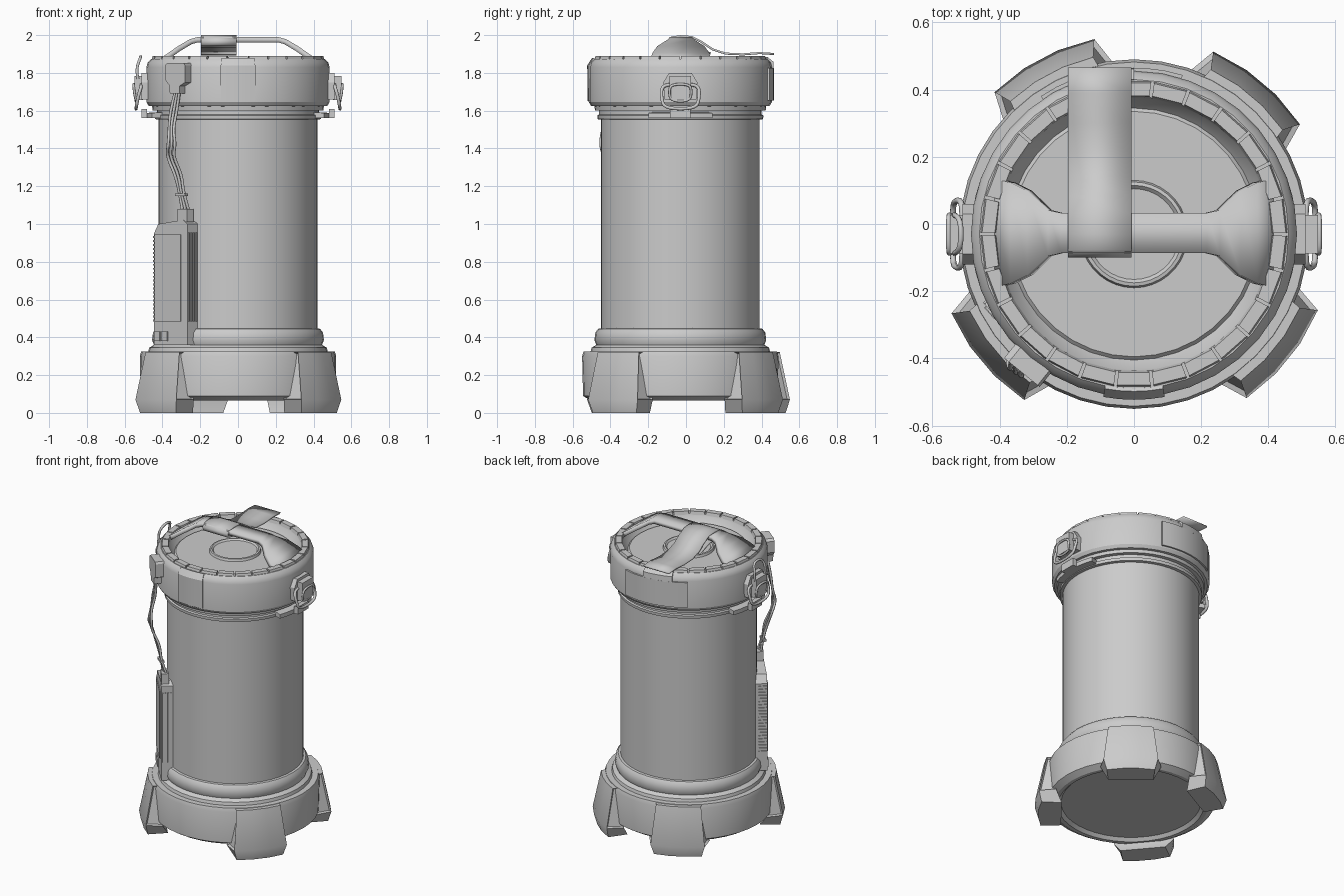
import bpy, bmesh
from math import sin, cos, radians, pi
from mathutils import Vector, Matrix

if "Cube" in bpy.data.objects:
    bpy.data.objects.remove(bpy.data.objects["Cube"])


def finish(name, bm, bevel=0):
    if bevel:
        edges = [e for e in bm.edges if len(e.link_faces) == 2 and e.calc_face_angle(0) > 0.6]
        bmesh.ops.bevel(bm, geom=edges, offset=bevel, segments=2, profile=0.5, affect='EDGES')
    bmesh.ops.recalc_face_normals(bm, faces=bm.faces[:])
    me = bpy.data.meshes.new(name)
    bm.to_mesh(me)
    bm.free()
    ob = bpy.data.objects.new(name, me)
    bpy.context.collection.objects.link(ob)
    return ob


def polar(az, r, z):
    return Vector((r * cos(radians(az)), r * sin(radians(az)), z))


def frame(az):
    """Local x = tangent, y = outward, z = up."""
    s, c = sin(radians(az)), cos(radians(az))
    return Matrix(((s, c, 0), (-c, s, 0), (0, 0, 1))).to_4x4()


def loft_bm(rings, caps=True, closed=True):
    bm = bmesh.new()
    vs = [[bm.verts.new(p) for p in ring] for ring in rings]
    n = len(vs[0])
    for a, b in zip(vs, vs[1:]):
        for i in range(n if closed else n - 1):
            j = (i + 1) % n
            bm.faces.new((a[i], a[j], b[j], b[i]))
    if caps:
        bm.faces.new(vs[0])
        bm.faces.new(vs[-1])
    return bm


def lathe(name, profile, n):
    rings = [[polar(360 * i / n, r, z) for i in range(n)] for r, z in profile]
    return finish(name, loft_bm(rings))


def prism(name, az, outline, r0, r1, bevel=0.0):
    """Outline in tangent/height, extruded outward from r0 to r1."""
    m = frame(az)
    return finish(name, loft_bm([[m @ Vector((x, r, z)) for x, z in outline] for r in (r0, r1)]), bevel)


def box(name, az, x, r, z, w, d, h, bevel=0.0):
    o = [(x - w / 2, z - h / 2), (x + w / 2, z - h / 2), (x + w / 2, z + h / 2), (x - w / 2, z + h / 2)]
    return prism(name, az, o, r - d / 2, r + d / 2, bevel)


def arc_block(name, a0, a1, section, n, bevel=0.0):
    """Sweep a radius/height section around part of the circle."""
    rings = [[polar(a0 + (a1 - a0) * i / n, r, z) for r, z in section] for i in range(n + 1)]
    return finish(name, loft_bm(rings), bevel)


def tube(name, pts, radius, cyclic=False):
    cu = bpy.data.curves.new(name, 'CURVE')
    cu.dimensions = '3D'
    cu.bevel_depth, cu.bevel_resolution, cu.resolution_u = radius, 2, 5
    cu.use_fill_caps = True
    sp = cu.splines.new('NURBS')
    sp.points.add(len(pts) - 1)
    for p, co in zip(sp.points, pts):
        p.co = (*co, 1)
    sp.order_u = 3
    sp.use_cyclic_u = cyclic
    sp.use_endpoint_u = not cyclic
    ob = bpy.data.objects.new(name, cu)
    bpy.context.collection.objects.link(ob)


def ribbon(name, rows, thickness):
    ob = finish(name, loft_bm(rows, caps=False, closed=False))
    mod = ob.modifiers.new("thickness", 'SOLIDIFY')
    mod.thickness, mod.offset = thickness, 0


# Base skirt with stepped collar
lathe("base", [(.43, .085), (.45, .065), (.475, .065), (.515, .09), (.52, .30), (.512, .325), (.475, .325),
               (.47, .345), (.445, .36), (.455, .385), (.45, .425), (.435, .445), (.41, .45)], 40)

# Four flared feet with pocketed flanks
for k, az in enumerate((50, 118, 220, 321)):
    rings = []
    for z, ro, ho, ri, hi in ((.322, .54, 15, .50, 16.5), (.07, .592, 16.5, .50, 22), (0, .572, 15, .45, 18)):
        ring = [polar(az - ho + 2 * ho * i / 3, ro, z) for i in range(4)]
        rings.append(ring + [polar(az + hi, ri, z), polar(az - hi, ri, z)])
    bm = loft_bm(rings)
    bm.normal_update()
    bmesh.ops.recalc_face_normals(bm, faces=bm.faces[:])
    bm.faces.ensure_lookup_table()
    bmesh.ops.inset_individual(bm, faces=[bm.faces[3], bm.faces[5]], thickness=.01, depth=-.015)
    finish(f"foot_{k + 1}", bm)

# Main canister and neck rings
lathe("canister", [(.42, .42), (.42, 1.56)], 64)
lathe("neck", [(.42, 1.552), (.438, 1.555), (.44, 1.575), (.43, 1.58), (.43, 1.6), (.452, 1.602),
               (.455, 1.625), (.44, 1.63)], 48)

# Lid with sunken top plate
lathe("lid", [(.44, 1.622), (.472, 1.625), (.485, 1.645), (.485, 1.83), (.478, 1.855), (.46, 1.874), (.41, 1.874),
              (.405, 1.86), (.375, 1.825), (.365, 1.835), (.16, 1.835), (.155, 1.85), (.145, 1.852), (.135, 1.842)], 36)

# Castellated rim tiles
for i in range(26):
    a = i * 360 / 26
    arc_block(f"rim_tile_{i + 1}", a + .5, a + 13.2, [(.408, 1.868), (.458, 1.868), (.452, 1.889), (.414, 1.889)], 1)

# Front and back lid panels
arc_block("front_panel", 259.3, 280.7, [(.47, 1.65), (.491, 1.65), (.493, 1.84), (.468, 1.878), (.45, 1.87)], 4)
arc_block("back_panel", 73, 124, [(.47, 1.655), (.495, 1.655), (.495, 1.825), (.47, 1.825)], 8, .004)
arc_block("back_strap_mount", 90, 113, [(.45, 1.82), (.495, 1.82), (.492, 1.86), (.46, 1.885)], 4)

# Carry handle, flared at both ends
half = [(.425, 1.85, .165), (.36, 1.895, .15), (.31, 1.93, .125), (.25, 1.965, .068), (.215, 1.975, .06)]
path = [(-x, z, w) for x, z, w in half] + [(x, z, w) for x, z, w in reversed(half)]
ribbon("handle", [[(x, w + .003, z), (x, -w + .003, z)] for x, z, w in path], .028)

# Strap looped over the handle
strap = [(.495, 1.9), (.42, 1.905), (.33, 1.898), (.24, 1.902), (.17, 1.925), (.11, 1.965), (.06, 1.99),
         (0, 1.994), (-.045, 1.988), (-.065, 1.97), (-.06, 1.95), (-.02, 1.94), (.05, 1.94), (.1, 1.925), (.16, 1.903)]
ribbon("strap", [[(-.197, y, z), (-.008, y, z)] for y, z in strap], .011)

# Side latches
for side, az in (("right", 0), ("left", 180)):
    m = frame(az)
    prism(f"{side}_latch_plate", az, [(-.085, 1.66), (.085, 1.66), (.09, 1.75), (.06, 1.80), (-.06, 1.80), (-.09, 1.75)],
          .465, .51, .008)
    box(f"{side}_latch_lever", az, 0, .525, 1.72, .115, .045, .125, .012)
    loop = [(-.07, .51, 1.74), (.07, .51, 1.74), (.1, .515, 1.72), (.1, .53, 1.67), (.085, .54, 1.61),
            (-.085, .54, 1.61), (-.1, .53, 1.67), (-.1, .515, 1.72)]
    tube(f"{side}_latch_loop", [m @ Vector(p) for p in loop], .009, True)
    inner = [(-.05, .552, 1.74), (.05, .552, 1.74), (.06, .55, 1.70), (.05, .54, 1.65), (-.05, .54, 1.65), (-.06, .55, 1.70)]
    tube(f"{side}_latch_inner_loop", [m @ Vector(p) for p in inner], .007, True)
    arc_block(f"{side}_catch", az - 20.5, az + 20.5, [(.425, 1.56), (.485, 1.56), (.485, 1.588), (.425, 1.592)], 6)
    box(f"{side}_catch_hook", az, 0, .497, 1.585, .11, .03, .05, .008)
m = frame(180)
tube("left_raised_loop", [m @ Vector(p) for p in ((-.055, .53, 1.77), (-.06, .54, 1.82), (-.045, .515, 1.885),
                                                  (.045, .515, 1.885), (.06, .54, 1.82), (.055, .53, 1.77))], .008)

# Battery case on the front left, with panel, buttons, grooves and ribs
B = 221
prism("battery_case", B, [(-.135, .36), (.135, .36), (.135, .95), (.10, 1.0), (-.10, 1.022), (-.135, 1.0)], .40, .472)
box("battery_front_panel", B, .02, .474, .715, .21, .008, .46, .002)
for i in range(2):
    box(f"battery_button_{i + 1}", B, .105 - .06 * i, .474, .405, .045, .012, .05)
for i in range(4):
    box(f"battery_fin_{i + 1}", B, -.135, .412 + .017 * i, .72, .016, .007, .47)
for i in range(22):
    box(f"battery_rib_{i + 1}", B, .134, .445, .49 + .021 * i, .014, .055, .01)
box("battery_socket", B, -.09, .447, 1.045, .075, .045, .07, .006)

# Lid plug and the cables between them
prism("lid_plug", 231, [(-.03, 1.69), (.035, 1.69), (.04, 1.735), (.068, 1.765), (.068, 1.84), (.05, 1.853),
                        (-.06, 1.853), (-.068, 1.84), (-.068, 1.75), (-.03, 1.73)], .475, .53, .006)
for i in (-1, 0, 1):
    route = [(230.5, .505, 1.70), (228, .51, 1.60), (228, .53, 1.50), (230, .545, 1.42), (226.5 + i, .525, 1.36),
             (230, .49, 1.26), (231, .475, 1.16), (232.5, .455, 1.07)]
    tube(f"cable_{i + 2}", [polar(a + 2.1 * i, r + .006 * i * (-1) ** k, z)
                            for k, (a, r, z) in enumerate(route)], .008)
box("cable_tie", 231, 0, .476, 1.155, .07, .025, .014)

# Shift to the common centre and shade
for ob in bpy.context.scene.objects:
    ob.location.y = -.03
    if ob.type == 'MESH':
        ob.select_set(True)
        bpy.context.view_layer.objects.active = ob
bpy.ops.object.shade_smooth_by_angle(angle=radians(30))
